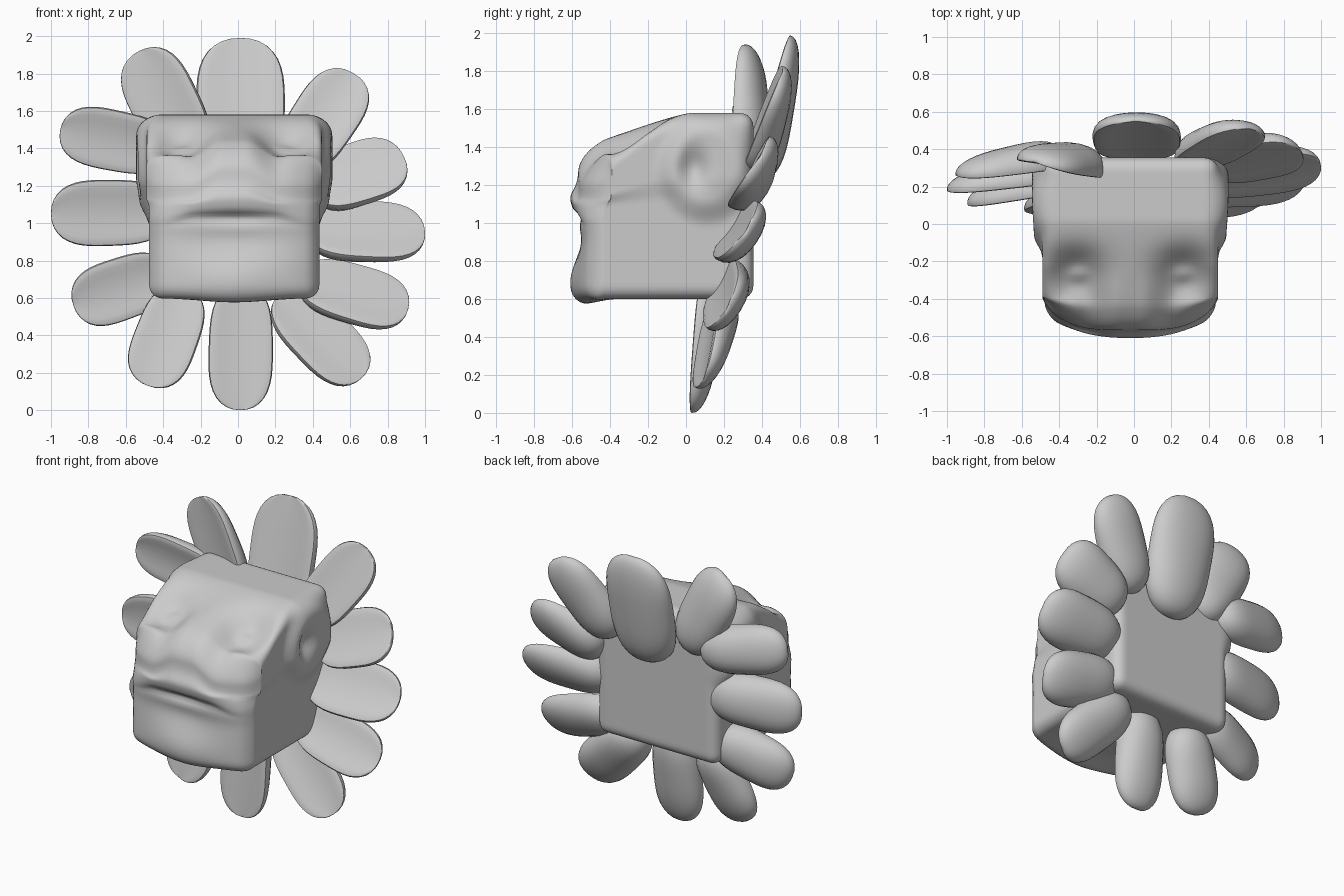
import bpy, bmesh, math
from mathutils import Vector

if "Cube" in bpy.data.objects:
    bpy.data.objects.remove(bpy.data.objects["Cube"])


def finish(bm, name, angle):
    bmesh.ops.recalc_face_normals(bm, faces=bm.faces[:])
    me = bpy.data.meshes.new(name)
    bm.to_mesh(me)
    bm.free()
    ob = bpy.data.objects.new(name, me)
    bpy.context.collection.objects.link(ob)
    bpy.ops.object.select_all(action='DESELECT')
    bpy.context.view_layer.objects.active = ob
    ob.select_set(True)
    bpy.ops.object.shade_smooth_by_angle(angle=math.radians(angle))
    return ob


def smooth(a, b, v):
    t = max(0.0, min(1.0, (v - a) / (b - a)))
    return t * t * (3 - 2 * t)


def bump(u, v, su, sv):
    return math.exp(-(u / su) ** 2 - (v / sv) ** 2)


# Head: rounded block, sculpted with soft bumps and hollows
HALF, R = Vector((0.455, 0.46, 0.49)), 0.07
bm = bmesh.new()
bmesh.ops.create_cube(bm, size=2)
bmesh.ops.subdivide_edges(bm, edges=bm.edges[:], cuts=41, use_grid_fill=True)
for vert in bm.verts:
    p = Vector([vert.co[i] * HALF[i] for i in range(3)])
    q = Vector([max(-HALF[i] + R, min(HALF[i] - R, p[i])) for i in range(3)])
    d = p - q
    p = q + d.normalized() * R
    x, y, z = p.x, p.y - 0.105, p.z + 1.09
    ax, sx = abs(x), (1 if x > 0 else -1)
    front = smooth(-0.36, -0.56, y)
    top = smooth(1.0, 1.55, z)
    side = smooth(0.33, 0.455, ax)
    ny, nz, nx = y, z, x
    # sloping brow, eye sockets, eyes and lower cheeks
    nz -= top * 0.19 * max(0, (0.02 - y) / 0.58) ** 1.2
    nz -= top * 0.04 * smooth(-0.42, -0.57, y)
    nz -= top * 0.09 * smooth(0.06, 0.25, ax) * smooth(-0.2, -0.42, y)
    nz -= top * 0.11 * bump(ax - 0.29, y + 0.25, 0.14, 0.11)
    nz += top * 0.03 * bump(ax - 0.28, y + 0.27, 0.06, 0.04)
    nz += top * 0.025 * bump(ax - 0.32, y + 0.45, 0.1, 0.07)
    # rounded front, muzzle, mouth groove and chin
    ny += front * (0.08 + 0.06 * smooth(1.05, 1.25, z)) * (ax / 0.455) ** 4
    ny -= front * 0.045 * bump(x, z - 1.2, 0.36, 0.18)
    ny += front * 0.04 * bump(x, z - 1.03, 0.24, 0.035)
    ny += front * 0.02 * bump(x, z - 0.92, 0.3, 0.08)
    ny -= front * 0.045 * bump(x, z - 0.7, 0.24, 0.11)
    nz -= front * 0.03 * bump(x, z - 0.6, 0.25, 0.12)
    # muzzle underside drops at the mouth corners
    nz -= front * 0.04 * smooth(0.2, 0.4, ax) * bump(0, z - 1.05, 1, 0.08)
    # ears: raised pad with a hollow, plus wider upper face
    ear = smooth(0.29, 0.15, math.hypot((y - 0.11), (z - 1.3) * 0.9))
    nx += sx * side * 0.055 * ear
    nx -= sx * side * 0.06 * bump(y - 0.04, z - 1.29, 0.07, 0.1)
    nx += sx * side * 0.015 * smooth(1.12, 1.25, z)
    vert.co = (nx - 0.02, ny, nz)
finish(bm, "head", 60)


# Mane petal: dished front with a rim, bulging back, blunt rounded ends
def petal(name, root, tip, width, slope):
    root, tip = Vector(root), Vector(tip)
    axis = (tip - root)
    length = axis.length
    axis.normalize()
    n = Vector((slope[0], -1, slope[1]))
    n = (n - axis * n.dot(axis)).normalized()
    across = axis.cross(n)
    mid = (root + tip) / 2
    b = bmesh.new()
    bmesh.ops.create_uvsphere(b, u_segments=24, v_segments=20, radius=1)
    for v in b.verts:
        w = max(-1, min(1, v.co.z))
        a = math.atan2(v.co.y, v.co.x)
        r = (1 - abs(w) ** 3.2) ** 0.46
        c, s = math.cos(a), math.sin(a)
        u = math.copysign(abs(c) ** 0.9, c) * r * width / 2 * (0.98 + 0.04 * w)
        if s > 0:
            t = r * (0.035 * s ** 0.5 - 0.03 * s ** 3)
        else:
            t = r * 0.12 * s * (1 - 0.3 * w)
        v.co = mid + axis * (w * length / 2) + across * u + n * t
    finish(b, name, 50)


petals = [  # root, tip, width, (dy/dx, dy/dz) of the blade
    ((0.02, 0.35, 1.22), (0.01, 0.55, 1.99), 0.48, (0, 0.3)),
    ((0.29, 0.31, 1.30), (0.62, 0.51, 1.80), 0.36, (0.1, 0.4)),
    ((0.38, 0.29, 1.18), (0.89, 0.39, 1.35), 0.38, (0.1, 0.65)),
    ((0.36, 0.23, 0.97), (1.00, 0.31, 0.95), 0.38, (0.1, 0.7)),
    ((0.33, 0.18, 0.71), (0.91, 0.21, 0.54), 0.36, (0.1, 0.6)),
    ((0.22, 0.16, 0.62), (0.66, 0.09, 0.17), 0.35, (0.15, 0.4)),
    ((0.02, 0.08, 0.68), (0.01, 0.03, 0.00), 0.35, (0, 0.2)),
    ((-0.28, 0.13, 0.66), (-0.48, 0.05, 0.13), 0.35, (-0.1, 0.15)),
    ((-0.36, 0.19, 0.74), (-0.88, 0.11, 0.56), 0.34, (0.1, -0.05)),
    ((-0.36, 0.25, 1.06), (-1.00, 0.18, 1.05), 0.36, (0.1, -0.05)),
    ((-0.36, 0.33, 1.38), (-0.95, 0.26, 1.50), 0.33, (0.1, -0.1)),
    ((-0.24, 0.29, 1.34), (-0.53, 0.33, 1.92), 0.38, (-0.3, 0.1)),
]
for i, args in enumerate(petals):
    petal(f"mane_petal_{i + 1}", *args)
